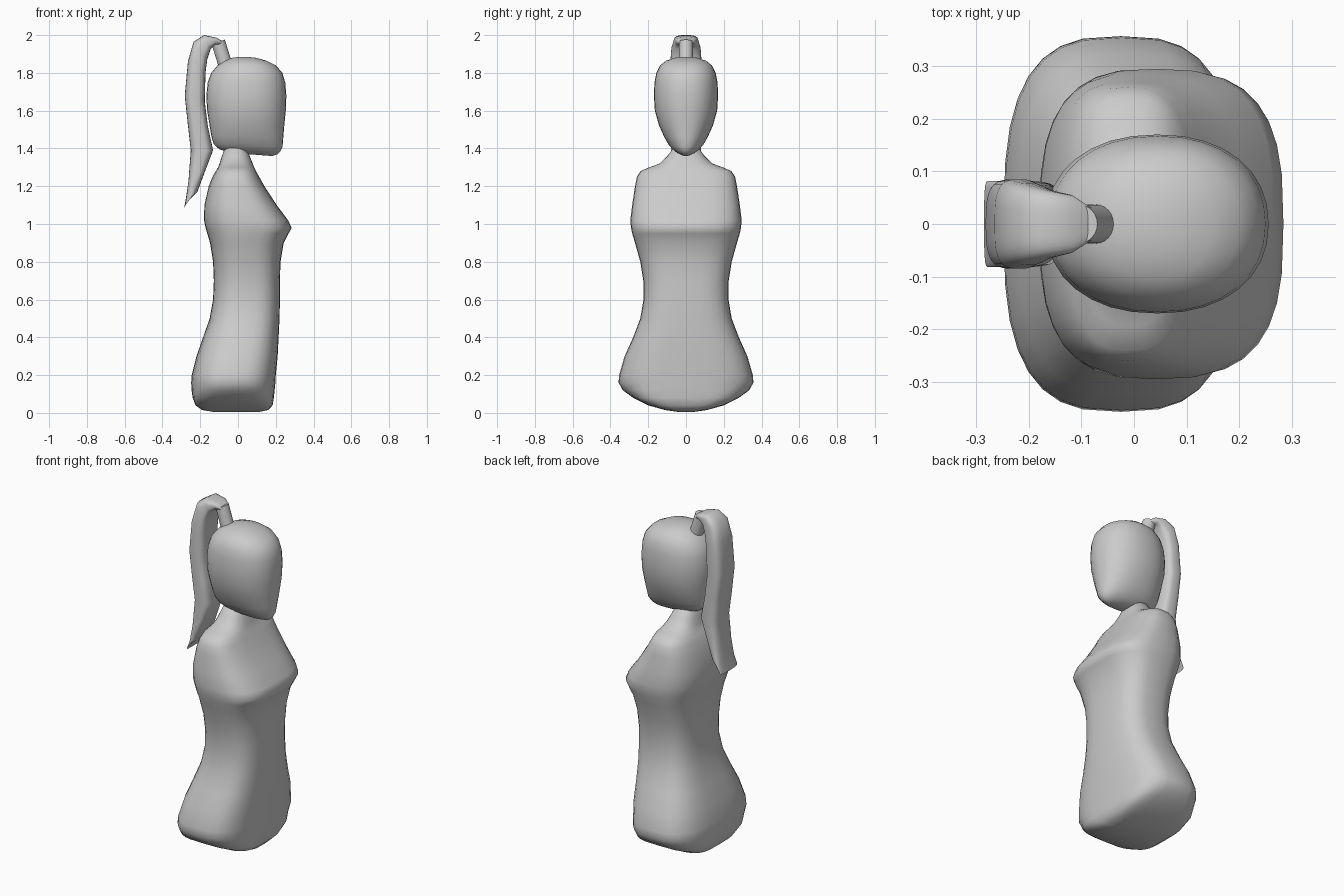
import bpy, math
from mathutils import Vector

cube = bpy.data.objects.get("Cube")
if cube:
    bpy.data.objects.remove(cube, do_unlink=True)

grey = bpy.data.materials.new("plain_grey")
grey.use_nodes = True
COLOUR = (0.6, 0.6, 0.6, 1)
grey.diffuse_color = COLOUR
grey.node_tree.nodes["Principled BSDF"].inputs["Base Color"].default_value = COLOUR

SIDES = 32


def finish(obj, angle):
    bpy.ops.object.select_all(action='DESELECT')
    obj.select_set(True)
    bpy.context.view_layer.objects.active = obj
    bpy.ops.object.mode_set(mode='EDIT')
    bpy.ops.mesh.select_all(action='SELECT')
    bpy.ops.mesh.normals_make_consistent(inside=False)
    bpy.ops.object.mode_set(mode='OBJECT')
    bpy.ops.object.shade_smooth_by_angle(angle=math.radians(angle))


def loft(name, rings, angle=60):
    """Skin superellipse rings: (one edge, opposite edge, half width in y, exponent)."""
    verts, faces = [], []
    for a, b, half, power in rings:
        a, b = Vector((a[0], 0, a[1])), Vector((b[0], 0, b[1]))
        for i in range(SIDES):
            t = math.tau * i / SIDES
            c, s = math.cos(t), math.sin(t)
            u = math.copysign(abs(c) ** (2 / power), c)
            v = math.copysign(abs(s) ** (2 / power), s)
            verts.append((a + b) / 2 + (b - a) / 2 * u + Vector((0, half * v, 0)))
    for r in range(len(rings) - 1):
        for i in range(SIDES):
            j = (i + 1) % SIDES
            p, q = r * SIDES, (r + 1) * SIDES
            faces.append((p + i, p + j, q + j, q + i))
    faces.append(tuple(reversed(range(SIDES))))
    faces.append(tuple(range(len(verts) - SIDES, len(verts))))
    mesh = bpy.data.meshes.new(name)
    mesh.from_pydata(verts, [], faces)
    mesh.materials.append(grey)
    obj = bpy.data.objects.new(name, mesh)
    bpy.context.collection.objects.link(obj)
    finish(obj, angle)
    return obj


def level(rows, power, tilt=0):
    """Rings from (z, back x, front x, half width); tilt lifts the back edge."""
    return [((x0, z + tilt * (k < 4)), (x1, z), h, power(z))
            for k, (z, x0, x1, h) in enumerate(rows)]


# Body: rounded base, waist, chest ridge, shoulders and neck
body = [
    (0.005, -.13, .11, .04), (.015, -.19, .16, .11), (.04, -.225, .183, .2),
    (.08, -.24, .19, .28), (.12, -.246, .194, .335), (.16, -.248, .198, .357),
    (.2, -.245, .2, .354), (.3, -.22, .21, .325), (.4, -.185, .215, .28),
    (.5, -.15, .22, .242), (.6, -.132, .222, .225), (.7, -.128, .222, .226),
    (.8, -.132, .225, .242), (.9, -.148, .242, .27), (.95, -.163, .268, .285),
    (.98, -.172, .284, .291), (1.02, -.18, .265, .295), (1.1, -.178, .205, .285),
    (1.2, -.155, .14, .27), (1.25, -.135, .112, .26), (1.28, -.118, .095, .24),
    (1.3, -.105, .085, .195), (1.32, -.098, .078, .14), (1.36, -.085, .062, .098),
    (1.4, -.07, .045, .07), (1.42, -.045, .02, .03),
]
loft("body", level(body, lambda z: 4 if z < .1 else 2.9 if z < 1.29 else 2.4))

# Head: narrow chin, rounded crown
head = [
    (1.36, .02, .18, .02), (1.37, -.06, .21, .045), (1.385, -.1, .225, .065),
    (1.41, -.128, .236, .09), (1.46, -.14, .24, .115), (1.52, -.15, .245, .142),
    (1.6, -.163, .253, .165), (1.68, -.168, .256, .17), (1.75, -.16, .25, .167),
    (1.8, -.142, .235, .157), (1.84, -.108, .2, .137), (1.865, -.07, .15, .105),
    (1.88, -.03, .095, .06), (1.885, .01, .05, .02),
]
loft("head", level(head, lambda z: 2.2, tilt=.012))

# Ponytail: flat lock arching up and hanging down the back
tail = [
    ((-.078, 1.965), (-.105, 1.945), .035), ((-.115, 1.987), (-.122, 1.95), .055),
    ((-.18, 2.0), (-.145, 1.925), .065), ((-.235, 1.965), (-.163, 1.87), .078),
    ((-.265, 1.86), (-.172, 1.8), .085), ((-.282, 1.68), (-.176, 1.65), .085),
    ((-.266, 1.53), (-.16, 1.52), .083), ((-.25, 1.39), (-.132, 1.39), .08),
    ((-.262, 1.23), (-.172, 1.285), .08), ((-.275, 1.14), (-.215, 1.17), .082),
    ((-.285, 1.085), (-.27, 1.115), .082),
]
loft("ponytail", [(a, b, h, 3.2) for a, b, h in tail])

# Hair tie: short tube joining the crown to the ponytail
start, end = Vector((-.06, 0, 1.82)), Vector((-.105, 0, 1.965))
axis = end - start
bpy.ops.mesh.primitive_cylinder_add(
    vertices=24, radius=.037, depth=axis.length, location=(start + end) / 2,
    rotation=axis.to_track_quat('Z', 'Y').to_euler())
tie = bpy.context.object
tie.name = "hair_tie"
tie.data.materials.append(grey)
finish(tie, 40)
